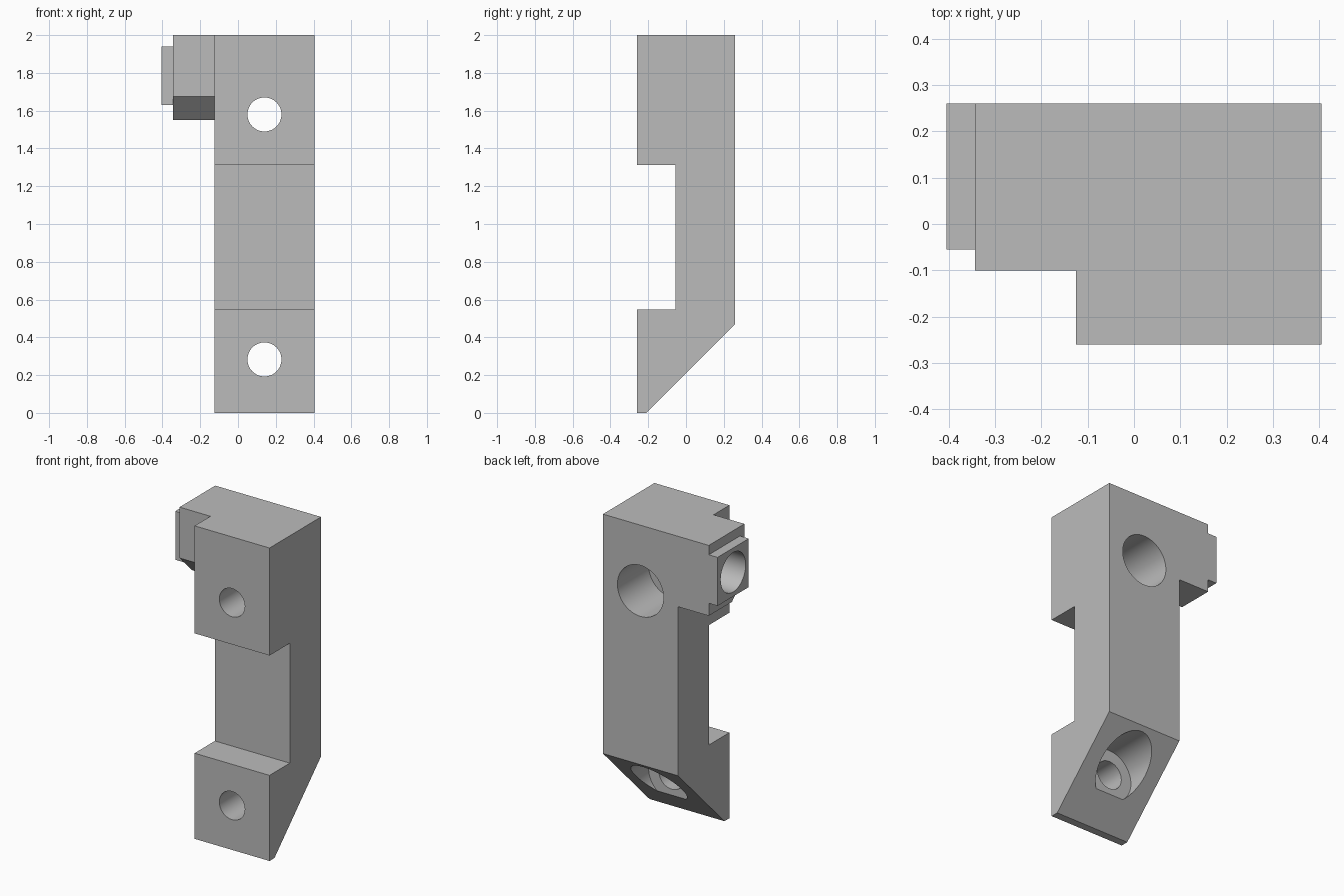
import bpy
import bmesh
import math
from mathutils import Matrix, Vector

if "Cube" in bpy.data.objects:
    bpy.data.objects.remove(bpy.data.objects["Cube"], do_unlink=True)

grey = bpy.data.materials.new("light_grey")
grey.use_nodes = True
grey.diffuse_color = (0.5, 0.5, 0.5, 1)
grey.node_tree.nodes["Principled BSDF"].inputs["Base Color"].default_value = (0.5, 0.5, 0.5, 1)


def add_object(name, bm):
    bmesh.ops.recalc_face_normals(bm, faces=bm.faces)
    mesh = bpy.data.meshes.new(name)
    bm.to_mesh(mesh)
    bm.free()
    mesh.materials.append(grey)
    ob = bpy.data.objects.new(name, mesh)
    bpy.context.collection.objects.link(ob)
    return ob


def prism(name, profile, x0, x1):
    """Extrude a (y, z) profile along x."""
    bm = bmesh.new()
    face = bm.faces.new([bm.verts.new((x0, y, z)) for y, z in profile])
    out = bmesh.ops.extrude_face_region(bm, geom=[face])
    moved = [v for v in out["geom"] if isinstance(v, bmesh.types.BMVert)]
    bmesh.ops.translate(bm, verts=moved, vec=(x1 - x0, 0, 0))
    return add_object(name, bm)


def drill(name, start, end, radius):
    """Cylinder cutter between two points."""
    start, end = Vector(start), Vector(end)
    axis = end - start
    turn = axis.to_track_quat('Z', 'Y').to_matrix().to_4x4()
    bm = bmesh.new()
    bmesh.ops.create_cone(bm, cap_ends=True, segments=64, radius1=radius,
                          radius2=radius, depth=axis.length,
                          matrix=Matrix.Translation((start + end) / 2) @ turn)
    return add_object(name, bm)


def combine(target, other, operation):
    mod = target.modifiers.new(other.name, 'BOOLEAN')
    mod.operation = operation
    mod.solver = 'EXACT'
    mod.object = other


BACK, ARM_X, TIP_X, END_X = 0.26, -0.125, -0.343, -0.405

# Upright with a front recess and a sloped foot
bracket = prism("bracket_body", [
    (-0.26, 0), (-0.21, 0), (BACK, 0.47), (BACK, 2), (-0.26, 2),
    (-0.26, 1.313), (-0.055, 1.313), (-0.055, 0.547), (-0.26, 0.547)], ARM_X, 0.405)

# Side arm with a chamfered lower front edge, and its stepped tip
arm = prism("side_arm", [(BACK, 1.55), (BACK, 2), (-0.1, 2), (-0.1, 1.675), (0.025, 1.55)],
            TIP_X, ARM_X + 0.04)
tip = prism("arm_tip", [(BACK, 1.63), (BACK, 1.94), (-0.055, 1.94), (-0.055, 1.63)],
            END_X, TIP_X + 0.04)
helpers = [arm, tip]
for part in (arm, tip):
    combine(bracket, part, 'UNION')

# Screw holes with wide counterbores from the back
cutters = []
for place, z in (("upper", 1.58), ("lower", 0.283)):
    cutters.append(drill(place + "_screw_hole", (0.14, -0.4, z), (0.14, 0.4, z), 0.09))
    cutters.append(drill(place + "_counterbore", (0.14, -0.055, z), (0.14, 0.4, z), 0.163))

# Blind bore in the end of the arm
cutters.append(drill("arm_bore", (-0.5, 0.102, 1.785), (ARM_X, 0.102, 1.785), 0.126))
for cutter in cutters:
    combine(bracket, cutter, 'DIFFERENCE')

# Bake the cuts and merge the flat faces
depsgraph = bpy.context.evaluated_depsgraph_get()
baked = bpy.data.meshes.new_from_object(bracket.evaluated_get(depsgraph))
bracket.modifiers.clear()
bracket.data = baked
bm = bmesh.new()
bm.from_mesh(baked)
bmesh.ops.remove_doubles(bm, verts=bm.verts, dist=0.0001)
bmesh.ops.dissolve_limit(bm, angle_limit=math.radians(0.5), verts=bm.verts, edges=bm.edges)
for face in bm.faces:
    face.material_index = 0
bm.to_mesh(baked)
bm.free()
baked.materials.clear()
baked.materials.append(grey)

for helper in helpers + cutters:
    bpy.data.objects.remove(helper, do_unlink=True)

# Round hole walls, sharp outer edges
bpy.ops.object.select_all(action='DESELECT')
bracket.select_set(True)
bpy.context.view_layer.objects.active = bracket
bpy.ops.object.shade_smooth_by_angle(angle=math.radians(30))
